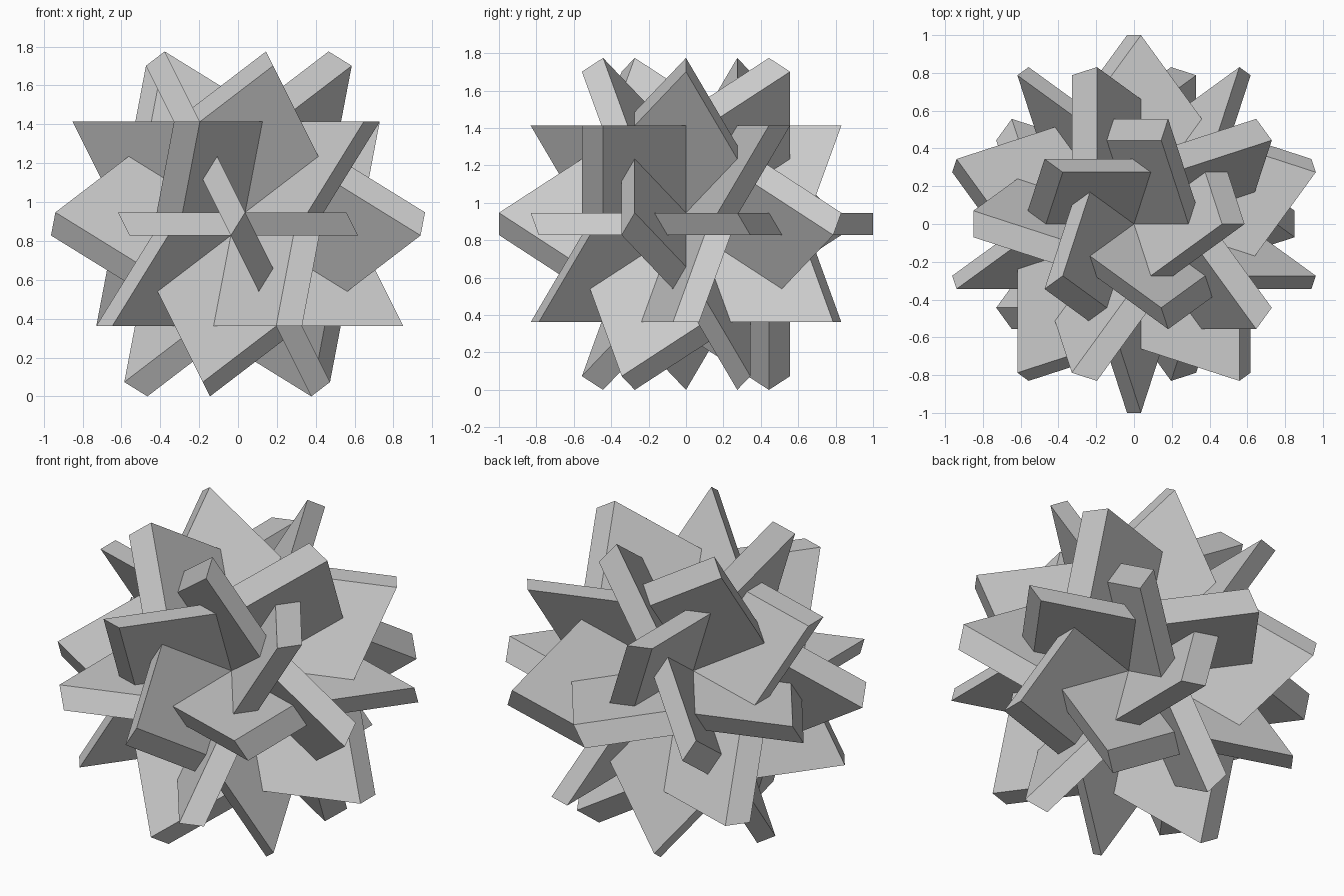
import bpy, bmesh
from math import atan2, cos, sin, hypot, radians, pi, sqrt
from mathutils import Matrix, Vector

if "Cube" in bpy.data.objects:
    bpy.data.objects.remove(bpy.data.objects["Cube"])

# Six interlocking five-pointed star plates, one across each five-fold axis
PHI = (1 + sqrt(5)) / 2
S, C = 1 / hypot(1, PHI), PHI / hypot(1, PHI)   # 0.526, 0.851
HALF_EDGE = 0.07                                # half length of each tip edge
DX, DZ = HALF_EDGE * S, HALF_EDGE * C
CENTRE_Z = C + HALF_EDGE * S


def line_cross(a, da, b, db):
    """Point where two lines, given by normal angle and distance, cross."""
    det = sin(b - a)
    return ((da * sin(b) - db * sin(a)) / det,
            (db * cos(a) - da * cos(b)) / det)


def star_ring(bm, twist, z):
    """One star outline: tips turned by twist, notches where edges cross."""
    r = hypot(1, DX)
    ring = []
    for k in range(5):
        p = radians(90 + 72 * k)
        ring.append(bm.verts.new((r * cos(p + twist), r * sin(p + twist), z)))
        x, y = line_cross(p + radians(54), r * cos(radians(54) - twist),
                          p + radians(18), r * cos(radians(54) + twist))
        ring.append(bm.verts.new((x, y, z)))
    return ring


def star_plate(name, rotation):
    bm = bmesh.new()
    d = atan2(DX, 1)
    top, bottom = star_ring(bm, -d, DZ), star_ring(bm, d, -DZ)
    bm.faces.new(top)
    bm.faces.new(bottom[::-1])
    for i in range(10):
        j = (i + 1) % 10
        bm.faces.new((bottom[i], bottom[j], top[j], top[i]))
    bmesh.ops.transform(bm, matrix=Matrix.Translation((0, 0, CENTRE_Z)) @ rotation,
                        verts=bm.verts)
    bmesh.ops.recalc_face_normals(bm, faces=bm.faces)
    mesh = bpy.data.meshes.new(name)
    bm.to_mesh(mesh)
    bm.free()
    bpy.context.collection.objects.link(bpy.data.objects.new(name, mesh))


# Level plate, then five tilted plates by half turns about two-fold axes
star_plate("star_plate_level", Matrix.Identity(4))
for k in range(5):
    a = radians(72 * k)
    axis = Vector((S * cos(a), S * sin(a), C))
    star_plate(f"star_plate_tilted_{k + 1}", Matrix.Rotation(pi, 4, axis))
